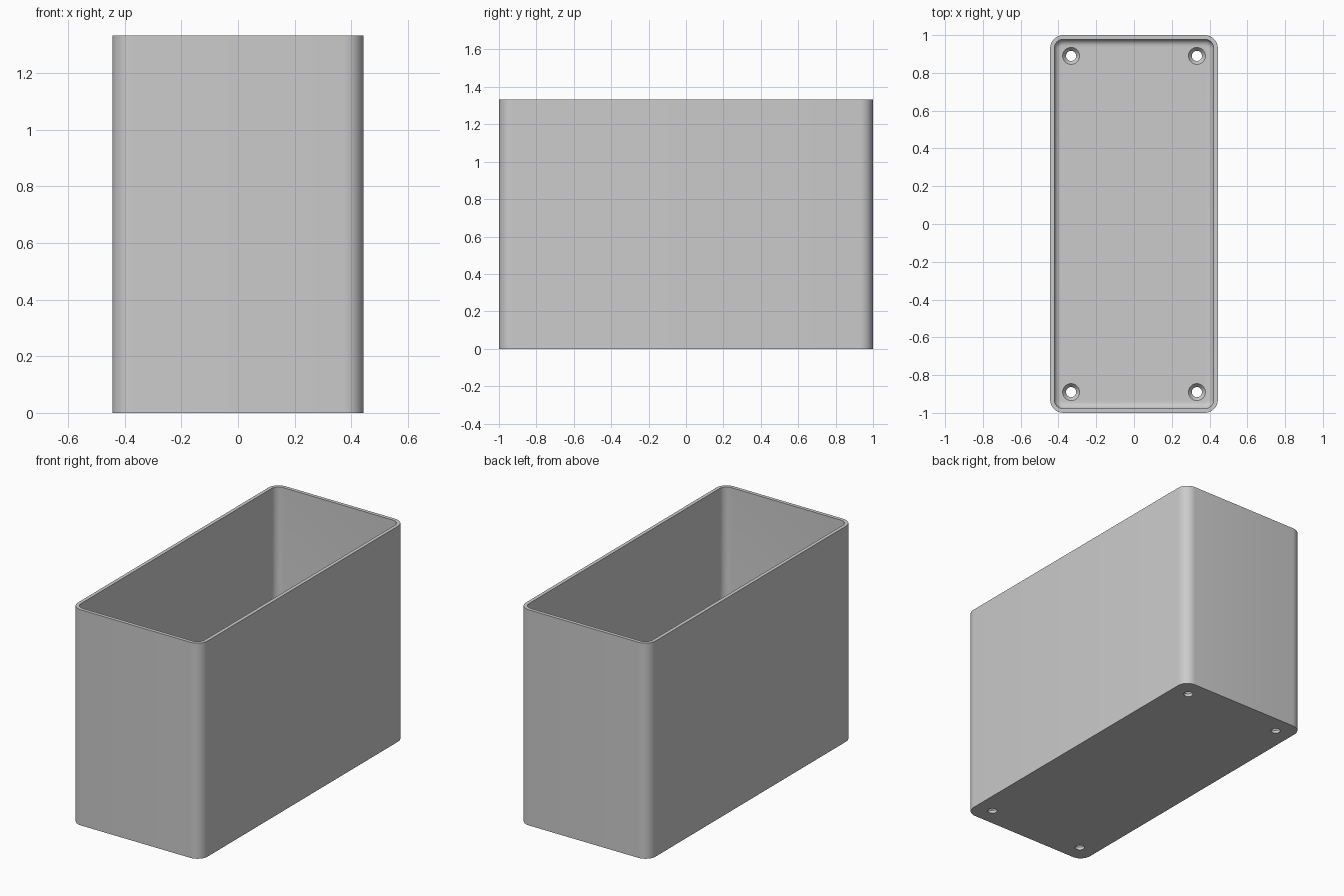
import bpy, bmesh, math

if "Cube" in bpy.data.objects:
    bpy.data.objects.remove(bpy.data.objects["Cube"], do_unlink=True)

HALF_X, HALF_Y, HEIGHT = 0.444, 1.0, 1.333
CORNER, WALL, FLOOR, FILLET = 0.07, 0.022, 0.04, 0.035
STEPS = 8

grey = bpy.data.materials.new("light grey")
grey.use_nodes = True
colour = (0.6, 0.6, 0.6, 1)
grey.diffuse_color = colour
grey.node_tree.nodes["Principled BSDF"].inputs["Base Color"].default_value = colour


def make_object(name, bm):
    bmesh.ops.recalc_face_normals(bm, faces=bm.faces[:])
    mesh = bpy.data.meshes.new(name)
    bm.to_mesh(mesh)
    bm.free()
    mesh.materials.append(grey)
    obj = bpy.data.objects.new(name, mesh)
    bpy.context.collection.objects.link(obj)
    return obj


def rounded_ring(bm, inset, z):
    """Rounded rectangle of vertices, inset from the outer wall."""
    radius = CORNER - inset
    ring = []
    for corner, (sx, sy) in enumerate([(1, 1), (-1, 1), (-1, -1), (1, -1)]):
        for i in range(STEPS + 1):
            a = (corner + i / STEPS) * math.pi / 2
            ring.append(bm.verts.new((sx * (HALF_X - CORNER) + radius * math.cos(a),
                                      sy * (HALF_Y - CORNER) + radius * math.sin(a), z)))
    return ring


def circle_ring(bm, x, y, radius, z, count=32):
    return [bm.verts.new((x + radius * math.cos(2 * math.pi * i / count),
                          y + radius * math.sin(2 * math.pi * i / count), z))
            for i in range(count)]


def skin(bm, rings):
    """Join successive rings and cap both ends."""
    for a, b in zip(rings, rings[1:]):
        for i in range(len(a)):
            j = (i + 1) % len(a)
            bm.faces.new((a[i], a[j], b[j], b[i]))
    bm.faces.new(rings[0])
    bm.faces.new(rings[-1])


# Open bin: outer wall, rim, inner wall, filleted floor edge
bm = bmesh.new()
profile = [(0, 0), (0, HEIGHT), (WALL, HEIGHT)]
for i in range(7):
    a = i / 6 * math.pi / 2
    profile.append((WALL + FILLET * (1 - math.cos(a)),
                    FLOOR + FILLET * (1 - math.sin(a))))
skin(bm, [rounded_ring(bm, inset, z) for inset, z in profile])
box = make_object("open_bin", bm)

# Countersunk screw holes in the floor
bm = bmesh.new()
for sx in (-1, 1):
    for sy in (-1, 1):
        skin(bm, [circle_ring(bm, sx * 0.333, sy * 0.89, r, z)
                  for r, z in [(0.027, -0.05), (0.027, 0.018), (0.045, FLOOR),
                               (0.045, FLOOR + 0.05)]])
cutter = make_object("screw_hole_cutter", bm)
cutter.hide_render = True

cut = box.modifiers.new("screw holes", 'BOOLEAN')
cut.operation = 'DIFFERENCE'
cut.solver = 'EXACT'
cut.object = cutter
bpy.ops.object.select_all(action='DESELECT')
bpy.context.view_layer.objects.active = box
box.select_set(True)
bpy.ops.object.modifier_apply(modifier=cut.name)
bpy.data.objects.remove(cutter, do_unlink=True)
bpy.ops.object.shade_smooth_by_angle(angle=math.radians(30))
